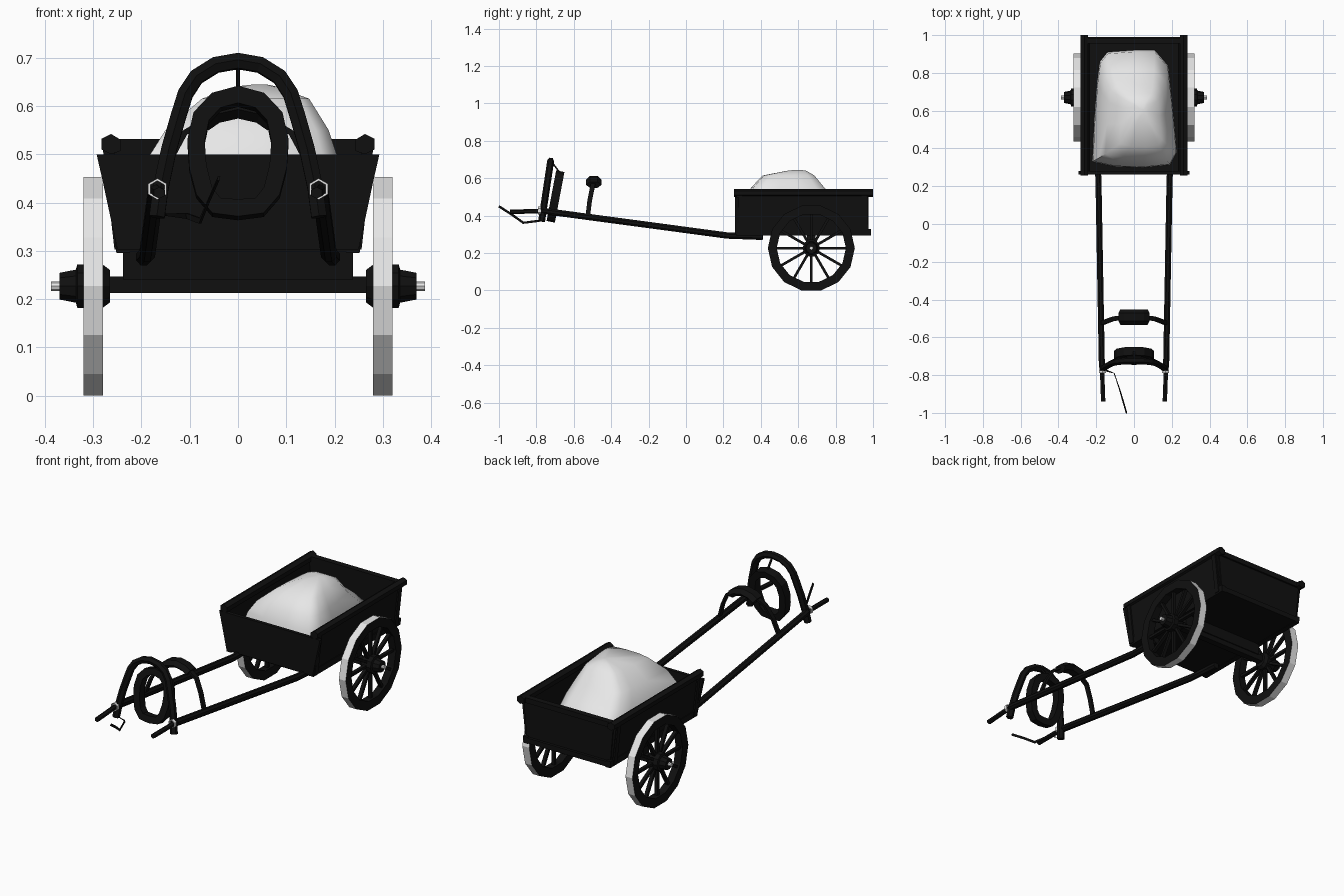
import bpy, bmesh, math
from mathutils import Vector, Matrix

if "Cube" in bpy.data.objects:
    bpy.data.objects.remove(bpy.data.objects["Cube"])


def material(name, c):
    m = bpy.data.materials.new(name)
    m.diffuse_color = (c, c, c, 1)
    m.use_nodes = True
    m.node_tree.nodes["Principled BSDF"].inputs["Base Color"].default_value = m.diffuse_color
    return m


BLACK = material("black wood", 0.005)
WHITE = material("pale grey", 0.8)


def finish(name, bm, mat, smooth=None):
    bmesh.ops.recalc_face_normals(bm, faces=bm.faces)
    me = bpy.data.meshes.new(name)
    bm.to_mesh(me)
    bm.free()
    ob = bpy.data.objects.new(name, me)
    bpy.context.collection.objects.link(ob)
    me.materials.append(mat)
    if smooth:
        bpy.ops.object.select_all(action='DESELECT')
        ob.select_set(True)
        bpy.context.view_layer.objects.active = ob
        bpy.ops.object.shade_smooth_by_angle(angle=math.radians(smooth))
    return ob


def skin(name, rings, mat, closed=False, smooth=None):
    """Join equal-sized rings of points into a surface, capped unless closed."""
    bm = bmesh.new()
    vs = [[bm.verts.new(p) for p in r] for r in rings]
    n = len(vs[0])
    pairs = list(zip(vs, vs[1:])) + ([(vs[-1], vs[0])] if closed else [])
    for a, b in pairs:
        for i in range(n):
            bm.faces.new((a[i], a[(i + 1) % n], b[(i + 1) % n], b[i]))
    if not closed:
        bm.faces.new(vs[0])
        bm.faces.new(vs[-1])
    return finish(name, bm, mat, smooth)


def sweep(name, pts, w, h, ref, sides=6, closed=False, mat=BLACK):
    """Sweep a section (w across, h along ref) along a path."""
    pts = [Vector(p) for p in pts]
    ref, n, rings = Vector(ref).normalized(), len(pts), []
    for i, p in enumerate(pts):
        a = pts[(i - 1) % n] if closed or i else p
        b = pts[(i + 1) % n] if closed or i < n - 1 else p
        side = (b - a).cross(ref).normalized()
        k = 1 / math.cos(math.pi / sides)
        rings.append([p + side * w / 2 * k * math.cos(t) + ref * h / 2 * k * math.sin(t)
                      for t in [math.tau * (j + .5) / sides for j in range(sides)]])
    return skin(name, rings, mat, closed)


def prism(name, profile, y0, y1, mat=BLACK):
    """Extrude an x-z profile from y0 to y1."""
    return skin(name, [[(x, y, z) for x, z in profile] for y in (y0, y1)], mat)


def box(name, x0, x1, y0, y1, z0, z1):
    return prism(name, [(x0, z0), (x1, z0), (x1, z1), (x0, z1)], y0, y1)


def lathe(name, prof, n, centre, s, mat=BLACK, closed=False):
    """Revolve (x, radius) points about the x axis."""
    _, cy, cz = centre
    return skin(name, [[(s * x, cy + r * math.cos(math.tau * j / n), cz + r * math.sin(math.tau * j / n))
                        for j in range(n)] for x, r in prof], mat, closed)


def both(pts):
    """Complete a half path (ending at x = 0) with its mirror image."""
    return pts + [(-x, y, z) for x, y, z in pts[-2::-1]]


# wheels
R, WY = 0.2325, 0.67
WZ = R * math.cos(math.pi / 14)
C = (0, WY, WZ)
for s, side in ((-1, "left"), (1, "right")):
    rim = lathe(side + "_wheel_rim", [(.28, R), (.32, R), (.32, .185), (.28, .185)], 14, C, s, closed=True)
    rim.data.materials.append(WHITE)
    for f in rim.data.polygons:      # pale tread on the outside
        d = f.center - Vector((f.center.x, WY, WZ))
        if abs(f.normal.x) < .5 and d.length > .21:
            f.material_index = 1
    bm = bmesh.new()
    for i in range(12):
        m = (Matrix.Translation((s * .30, WY, WZ)) @ Matrix.Rotation(math.tau * i / 12, 4, 'X')
             @ Matrix.Translation((0, 0, .11)) @ Matrix.Diagonal((.018, .014, .165, 1)))
        bmesh.ops.create_cube(bm, size=1, matrix=m)
    finish(side + "_spokes", bm, BLACK)
    lathe(side + "_hub", [(.265, .035), (.28, .047), (.333, .047), (.336, .036), (.37, .029)], 10, C, s)
    lathe(side + "_axle_end", [(.365, .01), (.387, .01)], 8, C, s, WHITE)

# axle and its bolster
box("axle", -.29, .29, WY - .017, WY + .017, .213, .247)
box("axle_bolster", -.238, .238, WY - .022, WY + .022, .24, .31)

# cart body
box("floor", -.245, .245, .268, .99, .298, .325)
front = [(.25, .303), (.28, .443), (.293, .5)]
prism("front_board", front + [(-x, z) for x, z in front[::-1]], .262, .28)
back = [(.243, .32), (.262, .53)]
prism("back_board", back + [(-x, z) for x, z in back[::-1]], .958, .976)
box("back_rail", -.26, .26, .955, .985, .505, .532)
for s, side in ((-1, "left"), (1, "right")):
    prism(side + "_board", [(s * x, z) for x, z in
          [(.232, .303), (.248, .303), (.274, .52), (.258, .52)]], .27, .97)
    prism(side + "_top_rail", [(s * x, z) for x, z in
          [(.243, .507), (.243, .53), (.263, .542), (.283, .532), (.283, .51), (.263, .5)]], .257, 1.0)
    prism(side + "_bottom_rail", [(s * x, z) for x, z in
          [(.225, .295), (.252, .295), (.255, .33), (.23, .33)]], .266, .99)
    for y in (.285, .95):
        prism(side + "_post", [(s * x, z) for x, z in
              [(.24, .303), (.256, .303), (.281, .52), (.262, .52)]], y - .012, y + .015)

# rounded load heaped in the cart: (height, scale, back scale, centre shift)
outline = [(-.22, .33), (-.21, .55), (-.195, .75), (-.18, .86), (-.14, .91), (0, .92), (.11, .92), (.18, .84),
           (.2, .65), (.215, .5), (.225, .38), (.19, .315), (.05, .3), (-.1, .305)]
rings = []
for z, k, kb, dx, dy in [(.33, 1, 1, 0, 0), (.40, .99, .98, 0, 0), (.49, .89, .75, 0, 0), (.55, .76, .57, 0, 0),
                         (.615, .5, .42, 0, .01), (.64, .2, .15, -.02, .08), (.645, .05, .05, -.02, .09)]:
    rings.append([(.07 + dx + (x - .07) * k, .5 + dy + (y - .5) * (kb if y > .5 else k), z) for x, y in outline])
skin("load", rings, WHITE, smooth=60)

# shafts, tips and tip rings
for s, side in ((-1, "left"), (1, "right")):
    sweep(side + "_shaft", [(s * .17, -.76, .425), (s * .188, .22, .294), (s * .195, .41, .287)],
          .032, .034, (0, 0, 1), 8)
    sweep(side + "_shaft_tip", [(s * .163, -.94, .42), (s * .17, -.75, .426)], .023, .021, (0, 0, 1))
    n = 6
    skin(side + "_shaft_ring", [[(s * .167 + r * math.sin(math.tau * j / n), y,
                                  .428 + r * math.cos(math.tau * j / n)) for j in range(n)]
         for r, y in ((.022, -.79), (.022, -.775), (.017, -.775), (.017, -.79))], WHITE, closed=True)

# tall bow over the shafts, leaning back
half = [(.168, .37), (.16, .43), (.143, .51), (.123, .58), (.109, .625), (.086, .66), (.046, .685), (0, .693)]
sweep("bow", both([(x, -.772 + .15 * (z - .37), z) for x, z in half]), .032, .032, (0, 1, -.15), 6)

# collar ring
egg = [(0, .62), (.045, .608), (.076, .575), (.087, .525), (.083, .47), (.07, .42), (.045, .39), (0, .385)]
egg += [(-x, z) for x, z in egg[-2:0:-1]]
sweep("collar", [(x, -.72 + .19 * (z - .385), z) for x, z in egg], .036, .045, (0, 1, -.19), 4, closed=True)
sweep("collar_link", [(0, -.72, .69), (0, -.675, .63)], .008, .008, (1, 0, 0), 4)

# saddle pad and strap
sweep("saddle_strap", both([(.172, -.525, .40), (.145, -.515, .48), (.11, -.502, .545), (.06, -.495, .575),
                            (0, -.495, .588)]), .012, .024, (0, 1, 0), 4)
sweep("saddle_pad", both([(.072, -.493, .565), (.045, -.493, .583), (0, -.493, .593)]), .038, .072, (0, 1, 0), 6)

# loose rein hanging off the front
sweep("rein", [(-.15, -.775, .375), (-.105, -.79, .372), (-.078, -.87, .362), (-.06, -.93, .405), (-.04, -1.0, .45)],
      .012, .005, (1, -.3, 0), 4)
